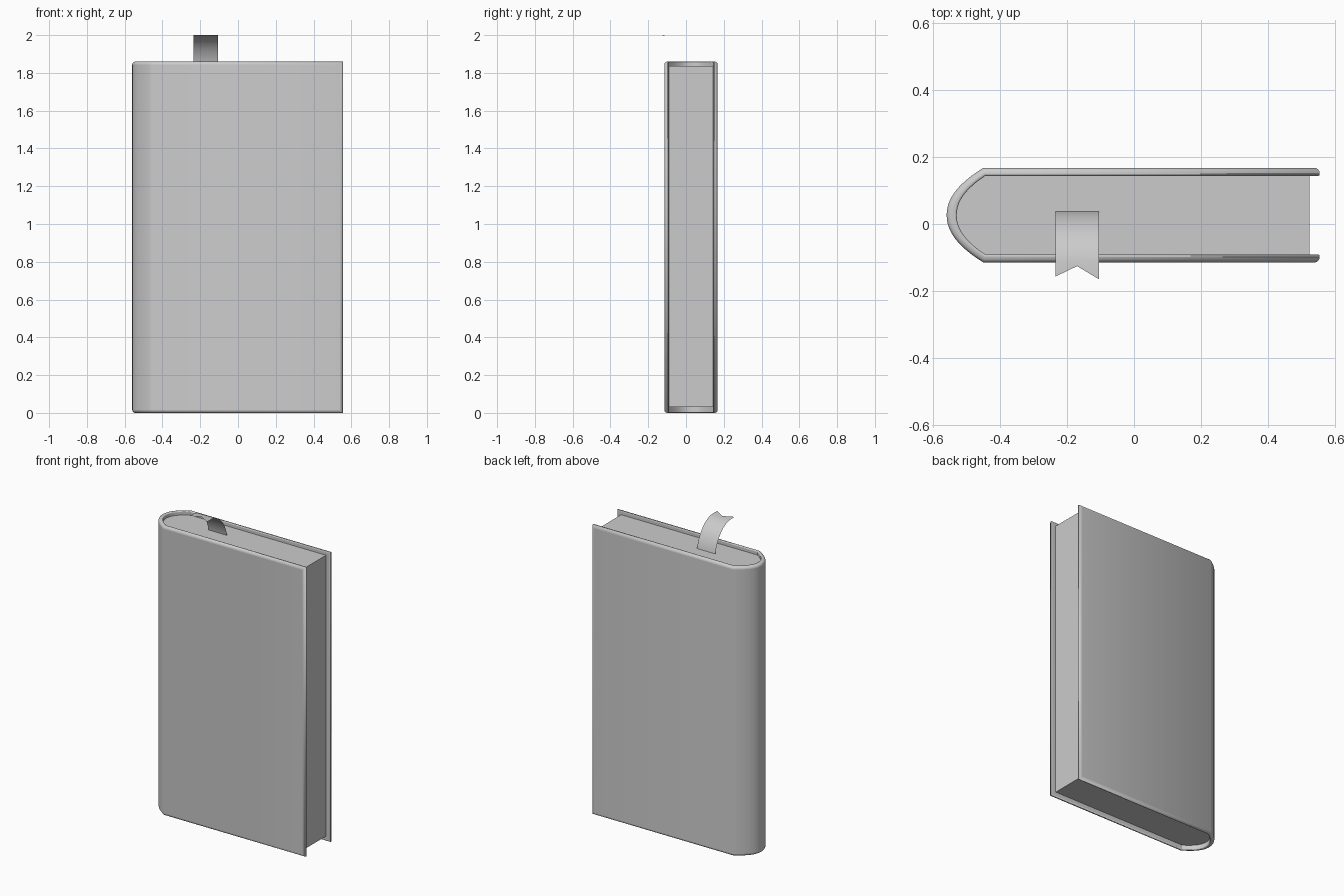
import bpy, bmesh

if "Cube" in bpy.data.objects:
    bpy.data.objects.remove(bpy.data.objects["Cube"])

YC = 0.0265          # centre line of the book in y
HEIGHT = 1.86
STEPS = 20


def finish(name, bm, angle=0.6):
    bmesh.ops.recalc_face_normals(bm, faces=bm.faces)
    mesh = bpy.data.meshes.new(name)
    bm.to_mesh(mesh)
    bm.free()
    obj = bpy.data.objects.new(name, mesh)
    bpy.context.collection.objects.link(obj)
    bpy.ops.object.select_all(action='DESELECT')
    obj.select_set(True)
    bpy.context.view_layer.objects.active = obj
    bpy.ops.object.shade_smooth_by_angle(angle=angle)
    return obj


def u_profile(x_end, x_corner, x_apex, half):
    """Open U: back board, rounded spine, front board."""
    pts = [(x_end, YC + half)]
    for i in range(STEPS + 1):
        t = 1 - 2 * i / STEPS
        pts.append((x_apex + (x_corner - x_apex) * abs(t) ** 2.1, YC + half * t))
    pts.append((x_end, YC - half))
    return pts


# Cover: U-shaped shell with soft outer edges
outer = u_profile(0.555, -0.45, -0.56, 0.1415)
inner = u_profile(0.555, -0.445, -0.53, 0.117)
bm = bmesh.new()
weight = bm.edges.layers.float.new("bevel_weight_edge")
rings = [[bm.verts.new((x, y, z)) for x, y in prof]
         for prof, z in ((outer, 0), (outer, HEIGHT), (inner, HEIGHT), (inner, 0))]
n = len(outer)
for k in range(4):
    a, b = rings[k], rings[(k + 1) % 4]
    for i in range(n - 1):
        bm.faces.new((a[i], a[i + 1], b[i + 1], b[i]))
for i in (0, n - 1):
    bm.faces.new([r[i] for r in rings])
for k, w in enumerate((1, 1, 0.35, 0.35)):
    for i in range(n - 1):
        bm.edges.get((rings[k][i], rings[k][i + 1]))[weight] = w
for i in (0, n - 1):
    bm.edges.get((rings[0][i], rings[1][i]))[weight] = 1
    bm.edges.get((rings[2][i], rings[3][i]))[weight] = 0.35
cover = finish("cover", bm)
bevel = cover.modifiers.new("soft_edges", 'BEVEL')
bevel.limit_method = 'WEIGHT'
bevel.width = 0.016
bevel.segments = 4
# keep the bevel before the smoothing modifier, if there is one
cover.modifiers.move(len(cover.modifiers) - 1, 0)

# Page block: fills the inside of the cover, recessed on three sides
bm = bmesh.new()
base = bm.faces.new([bm.verts.new((x, y, 0.03))
                     for x, y in u_profile(0.525, -0.445, -0.53, 0.117)])
top = bmesh.ops.extrude_face_region(bm, geom=[base], use_keep_orig=True)
bmesh.ops.translate(bm, vec=(0, 0, 1.806),
                    verts=[v for v in top["geom"] if isinstance(v, bmesh.types.BMVert)])
finish("pages", bm)

# Ribbon bookmark: thin curved strip with a swallowtail end
path = [(0.04, 1.82), (0.035, 1.85), (0.023, 1.885), (0.005, 1.92), (-0.018, 1.95),
        (-0.047, 1.975), (-0.08, 1.992), (-0.11, 1.999)]
bm = bmesh.new()
rows = [[bm.verts.new((x, y, z)) for x in (-0.235, -0.17, -0.105)] for y, z in path]
rows.append([bm.verts.new(p) for p in
             ((-0.235, -0.157, 2.0), (-0.17, -0.126, 2.0), (-0.105, -0.165, 2.0))])
for a, b in zip(rows, rows[1:]):
    for i in range(2):
        bm.faces.new((a[i], a[i + 1], b[i + 1], b[i]))
finish("ribbon_bookmark", bm)
